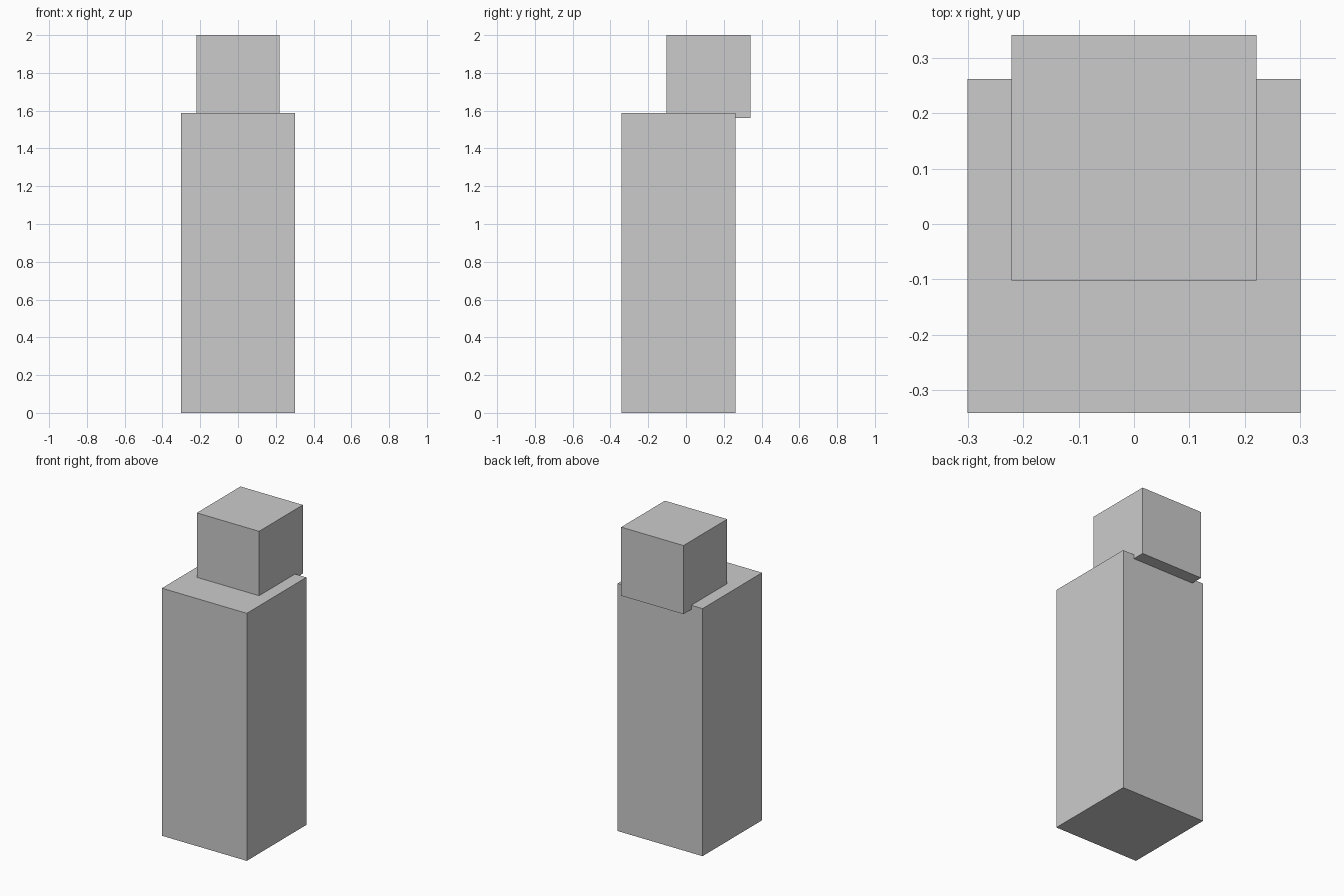
import bpy

if "Cube" in bpy.data.objects:
    bpy.data.objects.remove(bpy.data.objects["Cube"])


def box(name, lo, hi):
    """Axis-aligned box between two corners."""
    centre = [(a + b) / 2 for a, b in zip(lo, hi)]
    bpy.ops.mesh.primitive_cube_add(size=1, location=centre)
    ob = bpy.context.object
    ob.name = name
    ob.scale = [b - a for a, b in zip(lo, hi)]
    bpy.ops.object.transform_apply(location=False, rotation=False, scale=True)
    return ob


# Tall square body
box("body", (-0.301, -0.341, 0.0), (0.301, 0.262, 1.587))

# Cubic head, sunk slightly into the body and overhanging its back
box("head", (-0.221, -0.102, 1.56), (0.221, 0.341, 2.0))
